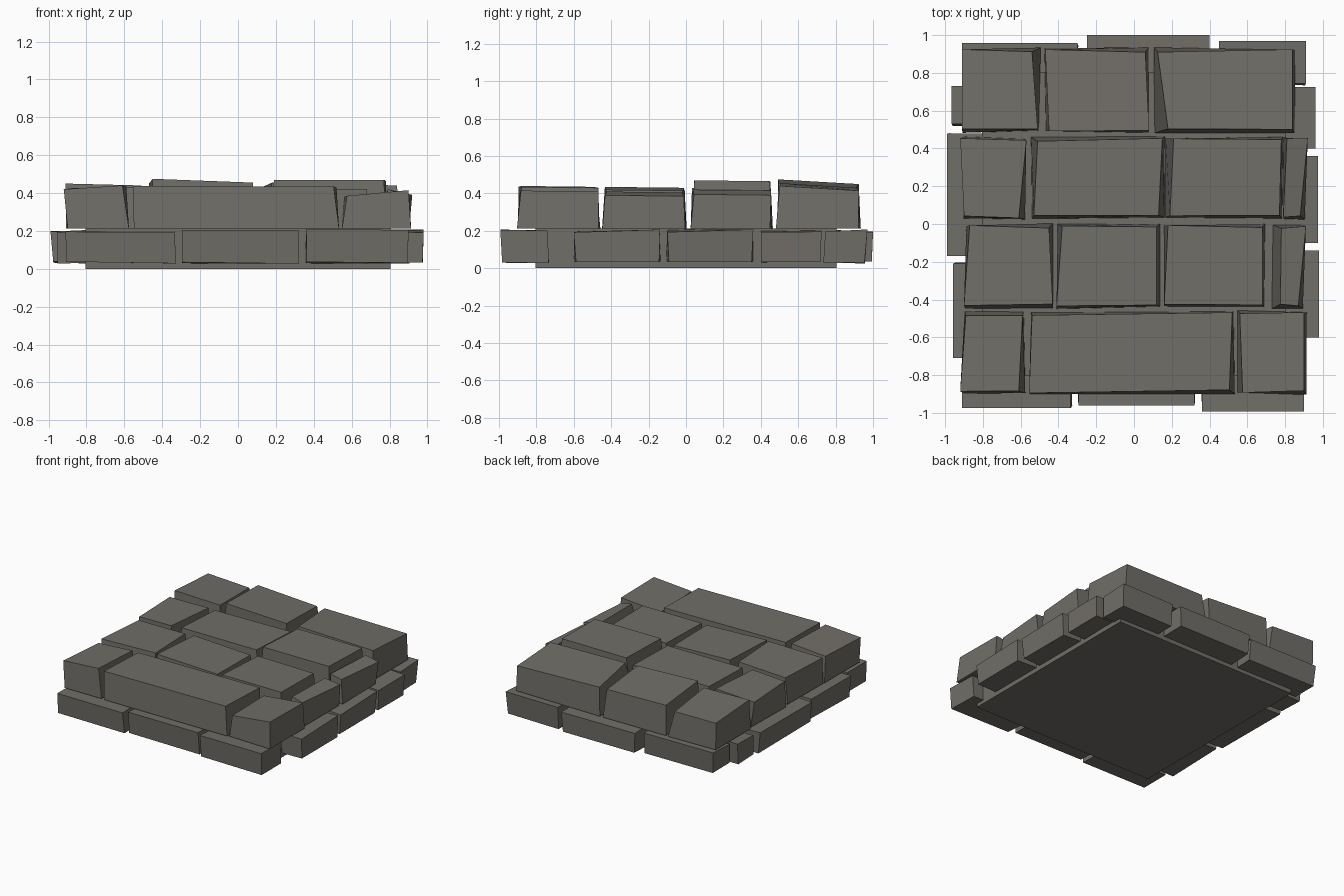
import bpy, random

random.seed(4)

stone = bpy.data.materials.new("warm grey stone")
stone.diffuse_color = (0.165, 0.157, 0.138, 1)


def block(name, bottom, top):
    """Six-sided stone from bottom and top corner rings (anticlockwise)."""
    faces = [(3, 2, 1, 0), (4, 5, 6, 7)]
    faces += [(i, (i + 1) % 4, (i + 1) % 4 + 4, i + 4) for i in range(4)]
    mesh = bpy.data.meshes.new(name)
    mesh.from_pydata(bottom + top, [], faces)
    mesh.materials.append(stone)
    obj = bpy.data.objects.new(name, mesh)
    bpy.context.collection.objects.link(obj)


def ring(x0, x1, y0, y1, z):
    return [(x0, y0, z), (x1, y0, z), (x1, y1, z), (x0, y1, z)]


def j(a=0.01):
    return random.uniform(-a, a)


# Core slab that everything rests on
block("core_slab", ring(-.805, .805, -.805, .805, 0), ring(-.805, .805, -.805, .805, .212))

# Lower course of edge stones: x0, x1, y0, y1
lower = {
    "front": [(-.91, -.335, -.975, -.73), (-.295, .32, -.96, -.73), (.36, .90, -.993, -.74)],
    "back": [(-.91, -.30, .75, .957), (-.25, .40, .75, 1.0), (.45, .91, .745, .97)],
    "left": [(-.965, -.73, .53, .73), (-.99, -.73, -.17, .48), (-.957, -.73, -.71, -.21)],
    "right": [(.73, .96, .40, .725), (.73, .975, -.10, .36), (.73, .98, -.60, -.14)],
}
for side, stones in lower.items():
    for n, (x0, x1, y0, y1) in enumerate(stones, 1):
        top = ring(x0, x1, y0, y1, .20)
        top = [(x, y, z + j(.008)) for x, y, z in top]
        bottom = [(x * .99 + j(.008), y * .99 + j(.008), .032 + j(.006))
                  for x, y, z in top]
        block(f"{side}_edge_stone_{n}", bottom, top)

# Upper paving. Row: y front, y back, height change towards the back.
# Stone: top left x front/back, top right x front/back, base left/right x, height left/right
rows = [
    (-.885, -.475, -.005, [
        (-.92, -.89, -.61, -.59, -.90, -.58, .42, .44),
        (-.555, -.54, .505, .52, -.55, .53, .437, .435),
        (.575, .56, .90, .90, .55, .91, .385, .415)]),
    (-.43, -.015, -.005, [
        (-.90, -.87, -.43, -.45, -.89, -.43, .425, .435),
        (-.41, -.38, .12, .12, -.41, .14, .435, .415),
        (.16, .18, .68, .68, .16, .69, .42, .42),
        (.775, .78, .87, .91, .735, .89, .41, .39)]),
    (.04, .445, -.005, [
        (-.90, -.92, -.61, -.57, -.90, -.575, .42, .43),
        (-.53, -.51, .13, .15, -.54, .16, .43, .43),
        (.19, .21, .77, .78, .17, .785, .47, .47),
        (.79, .81, .88, .92, .795, .90, .42, .395)]),
    (.50, .915, -.025, [
        (-.91, -.91, -.51, -.54, -.91, -.50, .45, .44),
        (-.45, -.47, .08, .06, -.47, .08, .475, .455),
        (.18, .125, .84, .84, .11, .855, .455, .44)]),
]
for r, (y0, y1, dz, stones) in enumerate(rows, 1):
    for n, (lf, lb, rf, rb, bl, br, zl, zr) in enumerate(stones, 1):
        top = [(lf, y0 + j(), zl), (rf, y0 + j(), zr),
               (rb, y1 + j(), zr + dz), (lb, y1 + j(), zl + dz)]
        bottom = [(x + j(.006), y + j(.008), z)
                  for x, y, z in ring(bl, br, y0 - .012, y1 + .012, .212)]
        block(f"paving_row_{r}_stone_{n}", bottom, top)
